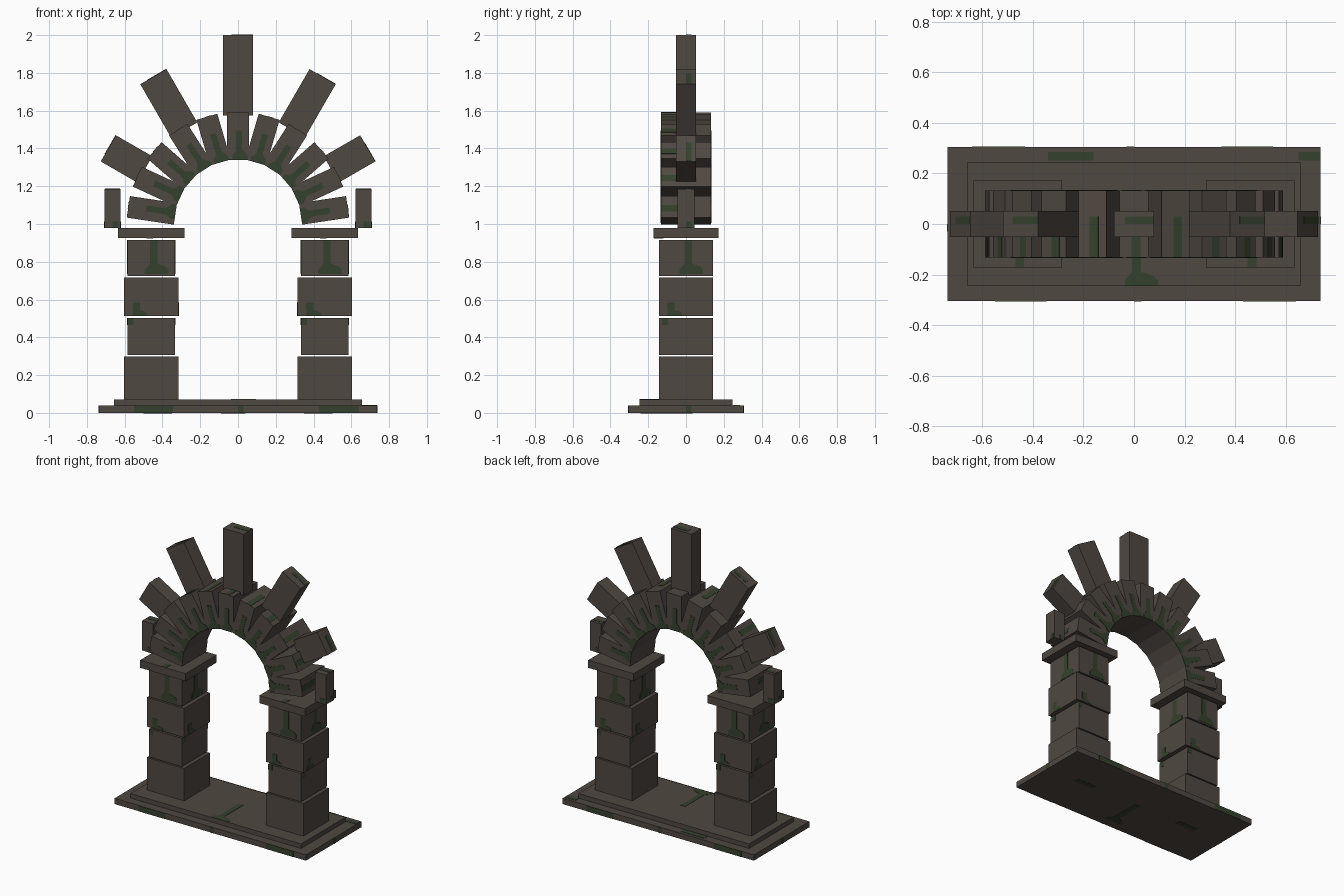
import bpy, bmesh, math
from mathutils import Matrix, Vector

old = bpy.data.objects.get("Cube")
if old:
    bpy.data.objects.remove(old, do_unlink=True)


def flat_material(name, rgb):
    m = bpy.data.materials.new(name)
    m.use_nodes = True
    m.diffuse_color = (*rgb, 1)
    bsdf = m.node_tree.nodes["Principled BSDF"]
    bsdf.inputs["Base Color"].default_value = (*rgb, 1)
    bsdf.inputs["Roughness"].default_value = 0.9
    return m


STONE = flat_material("brown_stone", (0.080, 0.065, 0.054))
MOSS = flat_material("dark_moss", (0.035, 0.053, 0.026))

# Face directions: outward normal and the "up" of that face
X, Y, Z = Vector((1, 0, 0)), Vector((0, 1, 0)), Vector((0, 0, 1))
FACES = {"front": (-Y, Z), "back": (Y, Z), "right": (-X, Z), "left": (X, Z),
         "top": (Z, Y), "bottom": (-Z, Y)}
ENDS = ("front", "back")
SIDES = ("front", "back", "left", "right")


def rect(u0, u1, v0, v1):
    return [(u0, v0), (u1, v0), (u1, v1), (u0, v1)]


def drip(s0, s1, f0, f1, bottom, foot, top):
    """A stain running down from top and pooling into a wider foot."""
    c = (foot - bottom) * 0.4
    return [(f0, bottom), (f1, bottom), (f1, foot - c), (f1 - c, foot), (s1, foot + c),
            (s1, top), (s0, top), (s0, foot + c), (f0 + c, foot), (f0, foot - c)]


def block(name, size, frame, marks=()):
    """Stone box in a frame, with thin moss plates given as (face names, outline)."""
    bm = bmesh.new()
    bmesh.ops.create_cube(bm, size=1, matrix=Matrix.Diagonal((*size, 1)))
    for names, outline in marks:
        for key in names:
            n, up = FACES[key]
            u = up.cross(n)
            centre = n * abs(n.dot(Vector(size))) / 2
            face = bm.faces.new([bm.verts.new(centre + u * a + up * b) for a, b in outline])
            face.material_index = 1
            ext = bmesh.ops.extrude_face_region(bm, geom=[face])["geom"]
            bmesh.ops.translate(bm, vec=n * 0.002,
                                verts=[g for g in ext if isinstance(g, bmesh.types.BMVert)])
            for g in ext:
                if isinstance(g, bmesh.types.BMFace):
                    g.material_index = 1
                    for e in g.edges:
                        for f in e.link_faces:
                            f.material_index = 1
    me = bpy.data.meshes.new(name)
    bm.to_mesh(me)
    bm.free()
    me.materials.append(STONE)
    me.materials.append(MOSS)
    ob = bpy.data.objects.new(name, me)
    ob.matrix_world = frame
    bpy.context.collection.objects.link(ob)
    return ob


def standing(name, x, z0, z1, wx, wy, marks=()):
    return block(name, (wx, wy, z1 - z0), Matrix.Translation((x, 0, (z0 + z1) / 2)), marks)


def radial(name, angle, r0, r1, wx, wy, marks=()):
    """Box pointing away from the arch centre."""
    frame = (Matrix.Translation((0, 0, 1.004)) @ Matrix.Rotation(angle, 4, 'Y')
             @ Matrix.Translation((0, 0, (r0 + r1) / 2)))
    return block(name, (wx, wy, r1 - r0), frame, marks)


# Stepped base
standing("base_slab", 0, 0, 0.04, 1.474, 0.61, [
    (ENDS, rect(-0.55, -0.345, -0.02, 0.02)),
    (ENDS, rect(0.43, 0.64, -0.02, 0.02)),
    (SIDES, rect(0, 0.03, -0.02, 0.02)),
    (("top",), rect(-0.34, -0.16, 0.25, 0.285)),
    (("top",), rect(0.65, 0.735, 0.25, 0.285)),
    (("bottom",), drip(-0.01, 0.03, -0.04, 0.09, -0.24, -0.2, 0.02)),
    (("bottom",), rect(-0.5, -0.35, 0, 0.035)),
    (("bottom",), rect(0.35, 0.5, 0, 0.035))])
standing("base_step", 0, 0.04, 0.072, 1.315, 0.49, [
    (("top",), drip(-0.008, 0.027, -0.036, 0.094, -0.245, -0.205, 0.02))])

# Pillars of alternating blocks, capped, with a small post on the outer edge
for side, word in ((-1, "right"), (1, "left")):
    x = side * 0.459
    standing(word + "_pillar_foot", x, 0.072, 0.298, 0.287, 0.284)
    standing(word + "_pillar_lower", x, 0.306, 0.503, 0.252, 0.284, [
        (SIDES, rect(-0.126, -0.095, 0.06, 0.0985))])
    standing(word + "_pillar_middle", x, 0.513, 0.716, 0.287, 0.284, [
        (SIDES, drip(-0.098, -0.06, -0.1, -0.02, -0.1015, -0.08, -0.03))])
    standing(word + "_pillar_upper", x, 0.725, 0.915, 0.252, 0.284, [
        (SIDES, drip(-0.007, 0.032, -0.035, 0.09, -0.085, -0.045, 0.095))])
    standing(word + "_pillar_cap", x, 0.925, 0.978, 0.35, 0.342, [
        (("top", "bottom"), rect(-0.01, 0.025, -0.17, -0.12))])
    standing(word + "_post", side * 0.665, 0.978, 1.185, 0.085, 0.088, [
        (SIDES, rect(0, 0.032, -0.1035, -0.068)),
        (("top",), rect(-0.04, 0.04, 0, 0.025))])

# Arch of eleven wedge stones
for i in range(-5, 6):
    radial(f"arch_stone_{i + 6}", math.radians(16.3 * i), 0.335, 0.587, 0.115, 0.264, [
        (ENDS, drip(-0.01, 0.022, -0.03, 0.05, -0.126, -0.085, 0.03)),
        (("top",), rect(-0.01, 0.025, -0.132, 0.03))])

# Crown of long stones, tallest in the middle
for i in range(-2, 3):
    length = (0.996, 0.896, 0.793)[abs(i)]
    radial(f"crown_stone_{i + 3}", math.radians(30 * i), 0.57, length, 0.16, 0.104, [
        (("top",), rect(-0.035, 0.08, 0, 0.03))])
